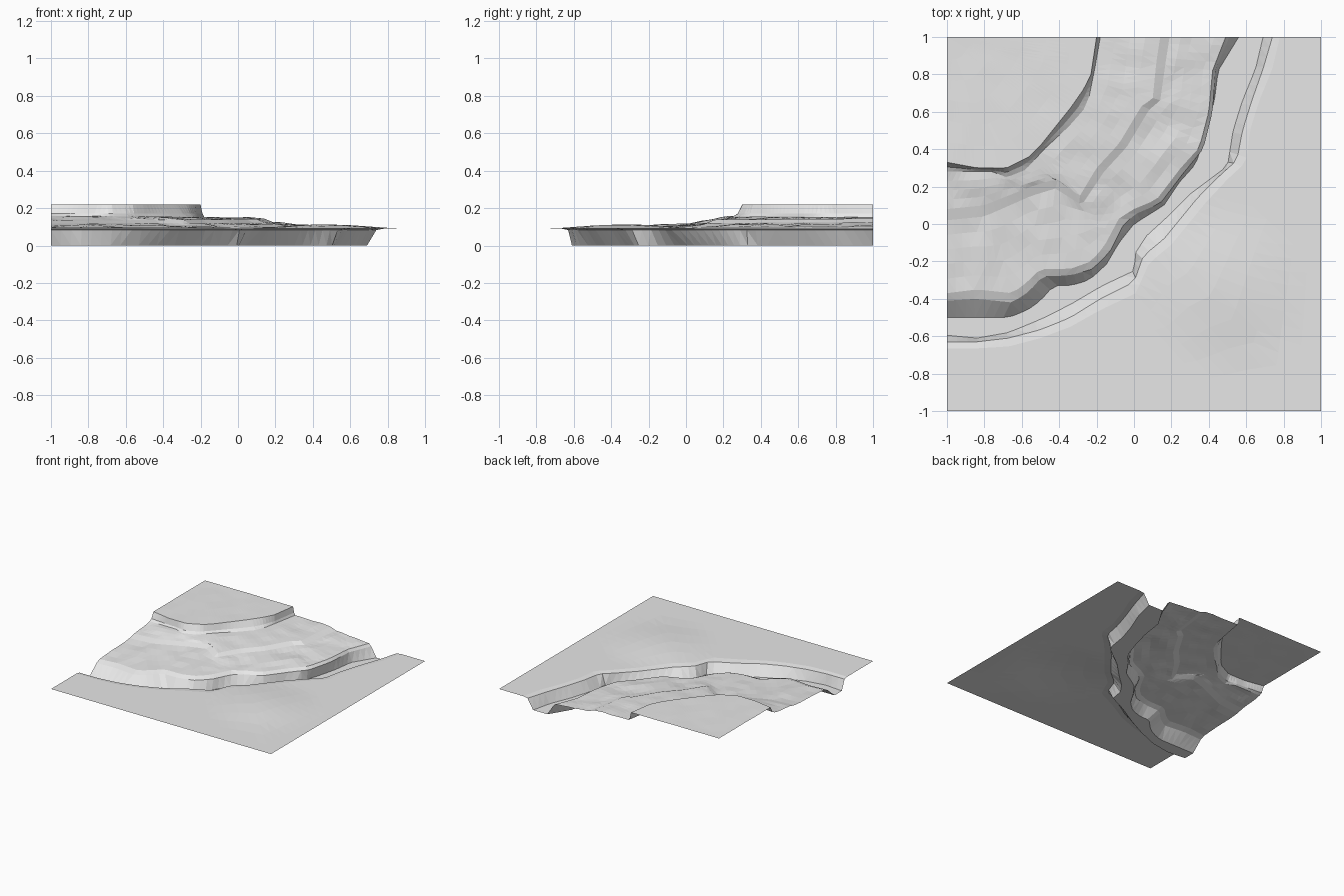
import bpy, bmesh, math
from mathutils import Vector, noise

if "Cube" in bpy.data.objects:
    bpy.data.objects.remove(bpy.data.objects["Cube"])

N = 49  # samples along each contour


def resample(pts):
    """N evenly spaced points along a polyline."""
    pts = [Vector(p) for p in pts]
    d = [0.0]
    for a, b in zip(pts, pts[1:]):
        d.append(d[-1] + (b - a).length)
    out, k = [], 0
    for i in range(N):
        s = d[-1] * i / (N - 1)
        while k < len(pts) - 2 and s > d[k + 1]:
            k += 1
        f = (s - d[k]) / max(d[k + 1] - d[k], 1e-9)
        out.append(pts[k].lerp(pts[k + 1], min(f, 1)))
    return out


def contour(pts, z0, z1):
    """Contour from the left border to the back border, height z0 to z1."""
    return [Vector((p.x, p.y, z0 + (z1 - z0) * i / (N - 1)))
            for i, p in enumerate(resample(pts))]


# contours from the plateau outwards
plateau_edge = contour([(-1, .33), (-.84, .30), (-.68, .30), (-.56, .36), (-.5, .42),
                        (-.34, .62), (-.27, .72), (-.23, .8), (-.2, 1)], .228, .228)
plateau_foot = contour([(-1, .28), (-.76, .28), (-.68, .25), (-.58, .29), (-.48, .4),
                        (-.35, .52), (-.27, .61), (-.24, .68), (-.21, .83), (-.18, 1)], .168, .162)
ledge_top = contour([(-1, .08), (-.8, .1), (-.55, .2), (-.42, .24), (-.29, .15), (-.2, .3),
                     (-.08, .43), (.04, .63), (.1, .67), (.12, .87), (.14, 1)], .142, .154)
ledge_foot = contour([(-1, .02), (-.8, .04), (-.55, .15), (-.42, .19), (-.28, .1), (-.16, .28),
                      (-.04, .41), (.08, .61), (.14, .66), (.17, .87), (.19, 1)], .128, .134)
bank_top = contour([(-1, -.37), (-.84, -.35), (-.65, -.37), (-.57, -.31), (-.5, -.24), (-.34, -.24),
                    (-.23, -.2), (-.16, -.12), (-.08, .03), (0, .08), (.12, .13), (.25, .3),
                    (.35, .41), (.4, .6), (.42, .82), (.49, 1)], .105, .11)
bank_lip = contour([(-1, -.41), (-.84, -.4), (-.65, -.42), (-.56, -.36), (-.49, -.28), (-.34, -.275),
                    (-.22, -.24), (-.13, -.15), (-.06, -.01), (0, .05), (.14, .11), (.27, .28),
                    (.37, .4), (.42, .6), (.435, .82), (.51, 1)], .088, .09)
bank_foot = contour([(-1, -.5), (-.67, -.5), (-.57, -.46), (-.5, -.41), (-.43, -.33), (-.34, -.33),
                     (-.24, -.3), (-.15, -.22), (-.08, -.1), (0, 0), (.16, .1), (.24, .22),
                     (.33, .32), (.39, .5), (.43, .66), (.45, .82), (.56, 1)], .01, .01)
trench_far = contour([(-1, -.595), (-.84, -.61), (-.67, -.58), (-.5, -.51), (-.34, -.43), (-.17, -.33),
                      (0, -.25), (.01, -.15), (.07, -.06), (.17, .03), (.3, .16), (.5, .31),
                      (.53, .5), (.58, .66), (.65, .83), (.69, 1)], .01, .01)
shore_rim = contour([(-1, -.63), (-.84, -.63), (-.67, -.61), (-.5, -.565), (-.34, -.5), (-.18, -.4),
                     (0, -.31), (.05, -.17), (.16, -.08), (.25, .03), (.34, .14), (.47, .27),
                     (.55, .34), (.58, .5), (.63, .66), (.69, .83), (.74, 1)], .093, .093)
shore_top = contour([(-1, -.665), (-.84, -.665), (-.67, -.655), (-.5, -.61), (-.34, -.55), (-.18, -.46),
                     (.01, -.37), (.08, -.21), (.2, -.11), (.29, 0), (.38, .11), (.51, .25),
                     (.6, .33), (.62, .5), (.67, .66), (.74, .83), (.78, 1)], .1, .1)
back_corner = [Vector((-1, 1, .228))] * N
outer_border = contour([(-1, -1), (1, -1), (1, 1)], .1, .1)


def between(a, b, count):
    """Intermediate rows between two contours."""
    return [[p.lerp(q, k / (count + 1)) for p, q in zip(a, b)] for k in range(1, count + 1)]


def roughen(rows, amount):
    """Raise and lower the inside of rocky ground with coherent noise."""
    for row in rows:
        for p in row:
            p.z += amount * noise.noise(Vector((p.x * 7, p.y * 7, 3.1)))
    return rows


def swell(rows):
    """Low rise in the outer plain."""
    for row in rows:
        for p in row:
            r = math.hypot(p.x - .47, p.y + .33) / .45
            if r < 1:
                p.z += .021 * (1 - r * r) ** 2
    return rows


material = bpy.data.materials.new("light grey ground")
material.diffuse_color = (.8, .8, .8, 1)
material.use_nodes = True
material.node_tree.nodes["Principled BSDF"].inputs["Base Color"].default_value = material.diffuse_color


def loft(name, rows):
    """Flat-shaded surface strung between contour rows."""
    bm = bmesh.new()
    grid = [[bm.verts.new(p) for p in row] for row in rows]
    for a, b in zip(grid, grid[1:]):
        for i in range(N - 1):
            bm.faces.new((a[i], b[i], b[i + 1], a[i + 1]))
    bmesh.ops.remove_doubles(bm, verts=bm.verts, dist=1e-4)
    bmesh.ops.triangulate(bm, faces=bm.faces)
    bm.normal_update()
    if sum(f.normal.z * f.calc_area() for f in bm.faces) < 0:
        bmesh.ops.reverse_faces(bm, faces=bm.faces)
    mesh = bpy.data.meshes.new(name)
    bm.to_mesh(mesh)
    bm.free()
    mesh.materials.append(material)
    bpy.context.collection.objects.link(bpy.data.objects.new(name, mesh))


# high plateau and its cliff
loft("plateau", [back_corner] + roughen(between(back_corner, plateau_edge, 5), .003) + [plateau_edge])
upper = between(plateau_edge, plateau_foot, 1)
for p in upper[0]:
    p.z = .18
loft("upper_cliff", [plateau_edge] + upper + [plateau_foot])

# rocky slope with a low ledge
loft("rocky_slope", [plateau_foot] + roughen(between(plateau_foot, ledge_top, 3), .012)
     + [ledge_top, ledge_foot]
     + roughen(between(ledge_foot, bank_top, 4), .014) + [bank_top])

# sunken channel: inner bank, floor and far wall
loft("inner_bank", [bank_top, bank_lip, bank_foot])
loft("channel_floor", [bank_foot, trench_far])
loft("far_bank", [trench_far, shore_rim] + swell([shore_top]))

# flat outer plain
loft("outer_plain", [shore_top] + swell(between(shore_top, outer_border, 6)) + [outer_border])

# set the lowest ground on z = 0
low = min(v.co.z for o in bpy.data.objects for v in o.data.vertices)
for o in bpy.data.objects:
    for v in o.data.vertices:
        v.co.z -= low
